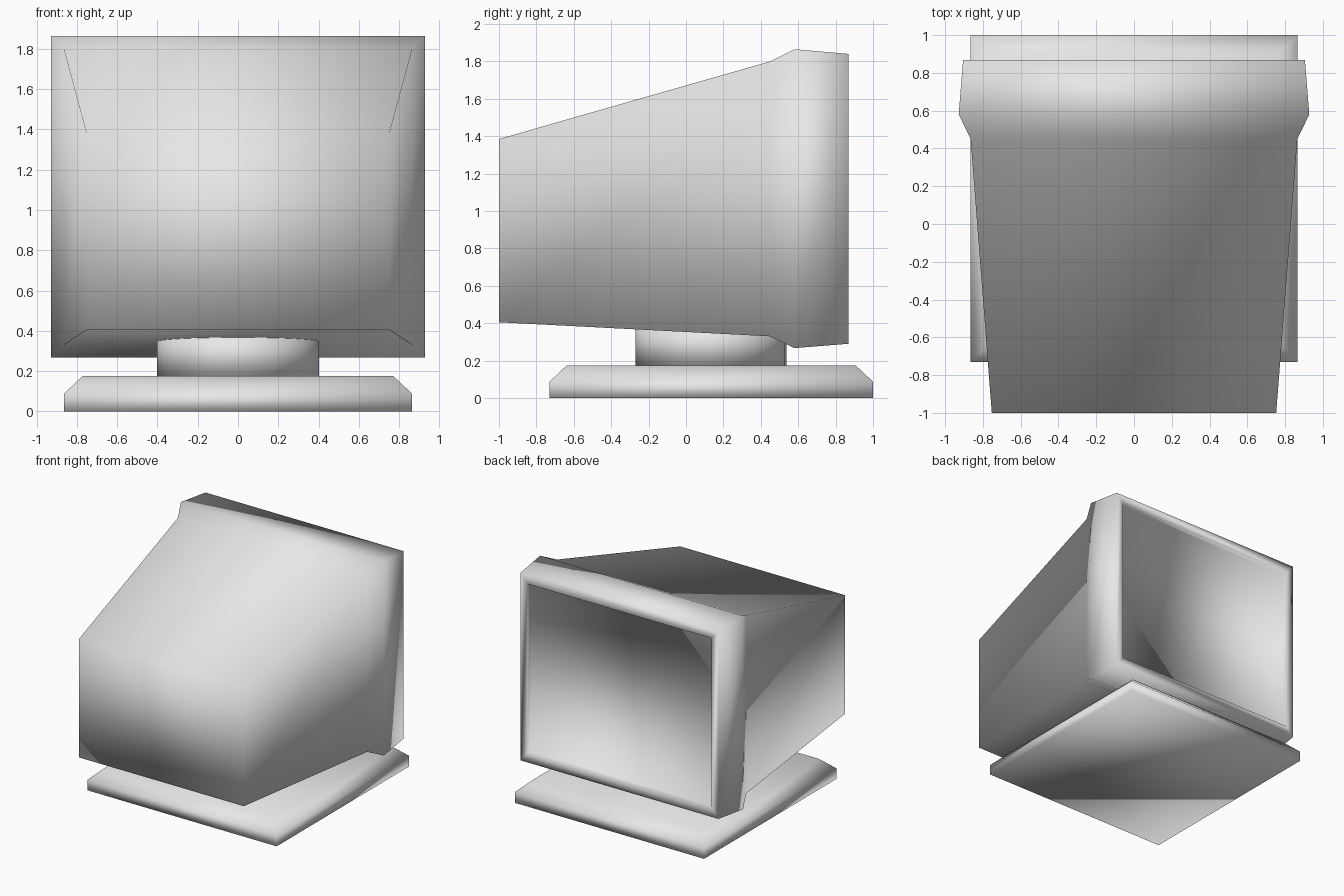
import bpy
import bmesh
from mathutils import Vector

cube = bpy.data.objects.get("Cube")
if cube:
    bpy.data.objects.remove(cube, do_unlink=True)

# Single light grey plastic
grey = bpy.data.materials.new("light grey plastic")
grey.use_nodes = True
colour = (0.8, 0.8, 0.8, 1)
grey.diffuse_color = colour
grey.node_tree.nodes["Principled BSDF"].inputs["Base Color"].default_value = colour


def finish(name, bm):
    """Turn a bmesh into a fully smooth-shaded object."""
    bmesh.ops.recalc_face_normals(bm, faces=bm.faces[:])
    for face in bm.faces:
        face.smooth = True
    mesh = bpy.data.meshes.new(name)
    bm.to_mesh(mesh)
    bm.free()
    mesh.materials.append(grey)
    obj = bpy.data.objects.new(name, mesh)
    bpy.context.collection.objects.link(obj)
    return obj


def loft(name, rings):
    """Bridge successive corner rings and close both ends."""
    bm = bmesh.new()
    loops = [[bm.verts.new(p) for p in ring] for ring in rings]
    for a, b in zip(loops, loops[1:]):
        n = len(a)
        for i in range(n):
            j = (i + 1) % n
            bm.faces.new((a[i], a[j], b[j], b[i]))
    bm.faces.new(loops[0])
    bm.faces.new(loops[-1])
    return finish(name, bm)


def upright_ring(y, half, low, high):
    return [Vector(p) for p in ((-half, y, low), (half, y, low),
                                (half, y, high), (-half, y, high))]


def flat_ring(z, inset):
    x, y, mid = 0.865 - inset, 0.865 - inset, 0.135
    return [Vector(p) for p in ((-x, mid - y, z), (x, mid - y, z),
                                (x, mid + y, z), (-x, mid + y, z))]


# Tapered housing, flared bezel and recessed screen: y, half width, bottom, top
sections = [
    (-1.0, 0.753, 0.405, 1.385),
    (0.45, 0.865, 0.33, 1.80),
    (0.58, 0.928, 0.267, 1.865),
    (0.868, 0.905, 0.29, 1.84),
    (0.868, 0.84, 0.365, 1.765),
    (0.825, 0.84, 0.365, 1.765),
]
loft("monitor_housing", [upright_ring(*s) for s in sections])

# Square foot with a chamfered upper edge
loft("base_plate", [flat_ring(0, 0), flat_ring(0.087, 0), flat_ring(0.175, 0.093)])

# Round neck running into the underside of the housing
bm = bmesh.new()
bmesh.ops.create_cone(bm, cap_ends=True, segments=32,
                      radius1=0.403, radius2=0.403, depth=0.225)
bmesh.ops.translate(bm, verts=bm.verts[:], vec=(0, 0.133, 0.2825))
finish("neck", bm)
